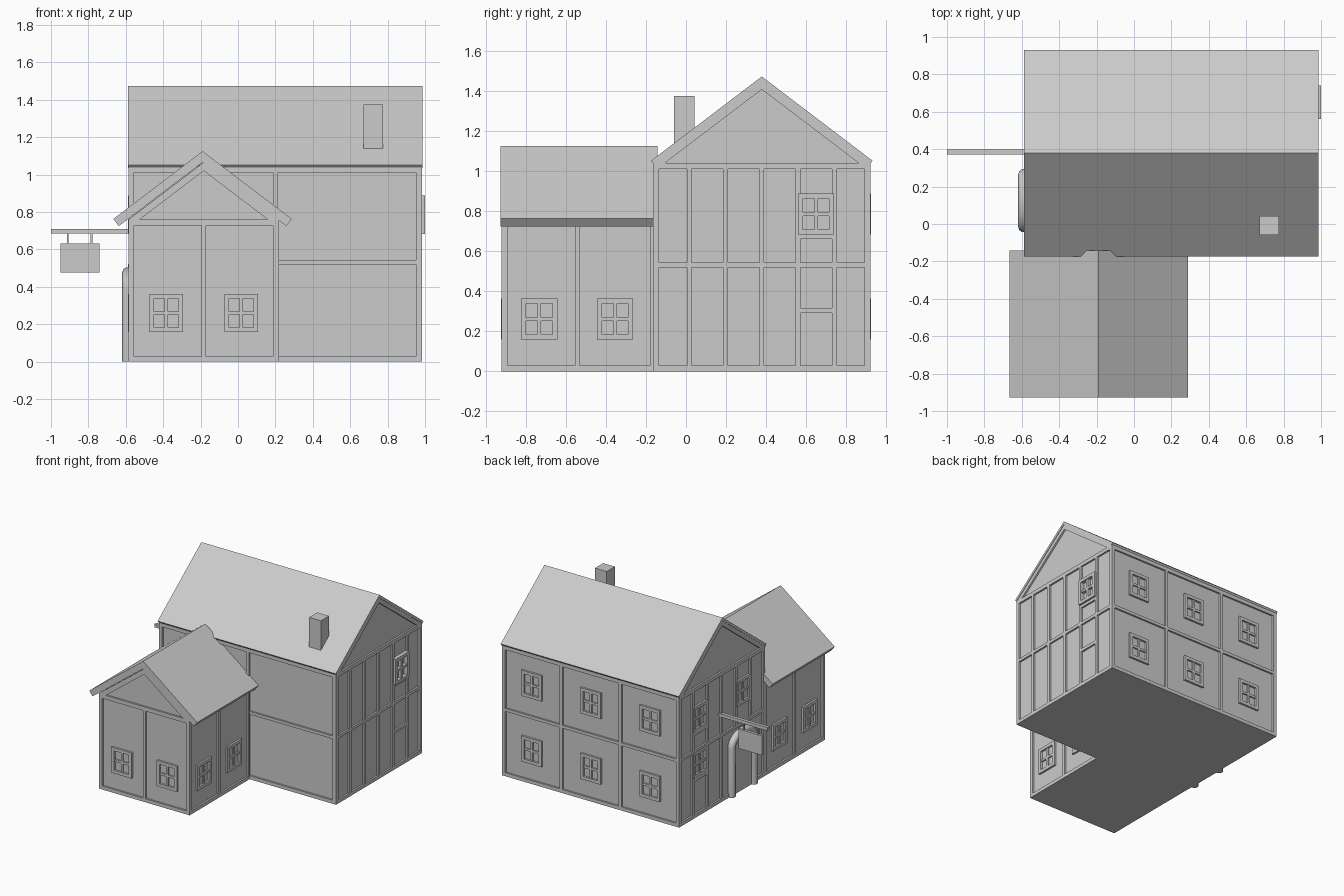
import bpy, bmesh, math
from mathutils import Vector

cube = bpy.data.objects.get("Cube")
if cube:
    bpy.data.objects.remove(cube, do_unlink=True)

grey = bpy.data.materials.new("plain grey")
grey.use_nodes = True
COLOUR = (0.6, 0.6, 0.6, 1)
grey.diffuse_color = COLOUR
grey.node_tree.nodes["Principled BSDF"].inputs["Base Color"].default_value = COLOUR

INSET = 0.014    # depth of the infill behind the timbers
BEAM = 0.024     # timber width


def finish(name, bm):
    bmesh.ops.recalc_face_normals(bm, faces=bm.faces)
    mesh = bpy.data.meshes.new(name)
    bm.to_mesh(mesh)
    bm.free()
    mesh.materials.append(grey)
    obj = bpy.data.objects.new(name, mesh)
    bpy.context.collection.objects.link(obj)
    return obj


def add_prism(bm, points, push):
    """Polygon extruded along a vector."""
    face = bm.faces.new([bm.verts.new(p) for p in points])
    out = bmesh.ops.extrude_face_region(bm, geom=[face], use_keep_orig=True)
    verts = [g for g in out["geom"] if isinstance(g, bmesh.types.BMVert)]
    bmesh.ops.translate(bm, verts=verts, vec=push)


def add_box(bm, lo, hi):
    (x0, y0, z0), (x1, y1, z1) = lo, hi
    add_prism(bm, [(x0, y0, z0), (x1, y0, z0), (x1, y1, z0), (x0, y1, z0)], (0, 0, z1 - z0))


def box(name, lo, hi):
    bm = bmesh.new()
    add_box(bm, lo, hi)
    return finish(name, bm)


class Wall:
    """A wall plane: u runs along it, z is up, d is the distance outward."""

    def __init__(self, name, start, end, normal):
        self.name = name
        self.start = Vector((*start, 0))
        run = Vector((*end, 0)) - self.start
        self.length, self.along = run.length, run.normalized()
        self.out = Vector((*normal, 0))

    def at(self, u, z, d=0):
        return self.start + self.along * u + self.out * d + Vector((0, 0, z))

    def slab(self, bm, u0, u1, z0, z1, d0=-0.03, d1=0):
        corners = [(u0, z0), (u1, z0), (u1, z1), (u0, z1)]
        add_prism(bm, [self.at(u, z, d0) for u, z in corners], self.out * (d1 - d0))

    def timbers(self, columns, rails, skip=()):
        bm = bmesh.new()
        for i in range(columns + 1):
            mid = self.length * i / columns
            u0 = min(max(mid - BEAM / 2, 0), self.length - BEAM * 0.65)
            width = BEAM * 0.65 if i in (0, columns) else BEAM
            low = rails[1][0] if i in skip else 0
            self.slab(bm, u0, u0 + width, low, rails[-1][1])
        for z0, z1 in rails:
            self.slab(bm, 0, self.length, z0, z1)
        return finish(self.name + "_timbers", bm)

    def window(self, u, z, proud=0.0, w=0.18, h=0.205):
        bm = bmesh.new()
        rim, bar, front = 0.025, 0.018, proud + 0.002
        a, b, c, e = u - w / 2, u + w / 2, z - h / 2, z + h / 2
        self.slab(bm, a, b, c, c + rim, d1=front)
        self.slab(bm, a, b, e - rim, e, d1=front)
        self.slab(bm, a, a + rim, c, e, d1=front)
        self.slab(bm, b - rim, b, c, e, d1=front)
        self.slab(bm, u - bar / 2, u + bar / 2, c, e, d1=front - 0.005)
        self.slab(bm, a, b, z - bar / 2, z + bar / 2, d1=front - 0.005)
        return finish(self.name + "_window", bm)

    def gable(self, z, rise, width=0.035):
        """Sloping timbers round the gable triangle."""
        bm = bmesh.new()
        half = self.length / 2
        drop = width * 1.3
        for side in (0, self.length):
            pts = [(side, z), (half, z + rise), (half, z + rise - drop), (side, z - drop)]
            add_prism(bm, [self.at(u, h, -0.03) for u, h in pts], self.out * 0.03)
        return finish(self.name + "_gable_timbers", bm)


# Plan sizes
X0, X1, Y0, Y1 = -0.585, 0.983, -0.165, 0.922
WX1, WY0 = 0.218, -0.922
RIDGE_Y, RIDGE_X = (Y0 + Y1) / 2, (X0 + WX1) / 2
SLOPE = 0.76
EAVE, WING_EAVE = 1.04, 0.76
RISE, WING_RISE = (Y1 - Y0) / 2 * SLOPE, (WX1 - X0) / 2 * SLOPE

# Infill bodies
i = INSET
bm = bmesh.new()
add_prism(bm, [(X0 + i, Y0 + i, 0), (X0 + i, Y1 - i, 0), (X0 + i, Y1 - i, EAVE),
               (X0 + i, RIDGE_Y, EAVE + RISE), (X0 + i, Y0 + i, EAVE)], (X1 - X0 - 2 * i, 0, 0))
finish("main_house_body", bm)
bm = bmesh.new()
add_prism(bm, [(X0 + i, WY0 + i, 0), (WX1 - i, WY0 + i, 0), (WX1 - i, WY0 + i, WING_EAVE),
               (RIDGE_X, WY0 + i, WING_EAVE + WING_RISE), (X0 + i, WY0 + i, WING_EAVE)],
          (0, Y0 - WY0, 0))
finish("wing_body", bm)

# Walls
rails = [(0, 0.028), (0.518, 0.542), (1.01, EAVE)]
wing_rails = [(0, 0.028), (0.728, WING_EAVE)]
front = Wall("main_front", (X0, Y0), (X1, Y0), (0, -1))
back = Wall("main_back", (X0, Y1), (X1, Y1), (0, 1))
left = Wall("main_left", (X1, Y0), (X1, Y1), (1, 0))
right = Wall("main_right", (X0, Y0), (X0, Y1), (-1, 0))
wing_front = Wall("wing_front", (X0, WY0), (WX1, WY0), (0, -1))
wing_left = Wall("wing_left", (WX1, WY0), (WX1, Y0), (1, 0))
wing_right = Wall("wing_right", (X0, WY0), (X0, Y0), (-1, 0))

front.timbers(2, rails)
back.timbers(3, rails)
left.timbers(6, rails)
right.timbers(6, rails, skip=(1, 2))
for wall in (left, right):
    wall.gable(EAVE, RISE)
for wall in (wing_front, wing_left, wing_right):
    wall.timbers(2, wing_rails)
    for part in (0.25, 0.75):
        wall.window(wall.length * part, 0.26)
wing_front.gable(WING_EAVE, WING_RISE)

for column in range(3):
    for z in (0.26, 0.785):
        back.window(back.length * (column + 0.5) / 3, z)

# Side windows fill one bay, with short rails beneath
bay = left.length / 6
left.window(bay * 4.5, 0.785, proud=0.014)
for column in (1, 4):
    right.window(bay * (column + 0.5), 0.785)
right.window(bay * 4.5, 0.42)
for wall in (left, right):
    bm = bmesh.new()
    wall.slab(bm, bay * 4, bay * 5, 0.29, 0.315)
    wall.slab(bm, bay * 4, bay * 5, 0.66, 0.685)
    finish(wall.name + "_bay_rails", bm)


# Roofs
def roof(name, half, ridge, thick, place, push):
    low = ridge - half * SLOPE
    cos = 1 / math.hypot(1, SLOPE)
    dx, dz = thick * SLOPE * cos, thick * cos
    profile = [(-half, low), (0, ridge), (half, low), (half - dx, low - dz),
               (0, ridge - thick / cos), (dx - half, low - dz)]
    bm = bmesh.new()
    add_prism(bm, [place(a, z) for a, z in profile], push)
    return finish(name, bm)


roof("main_roof", 0.553, 1.472, 0.02, lambda a, z: (X0 - 0.004, RIDGE_Y + a, z),
     (X1 - X0 + 0.008, 0, 0))
roof("wing_roof", 0.477, 1.125, 0.048, lambda a, z: (RIDGE_X - 0.006 + a, WY0 - 0.005, z),
     (0, 0.785, 0))
box("chimney", (0.672, -0.06, 1.05), (0.775, 0.042, 1.375))

# Arched doorway
box("door", (X0 - 0.002, -0.02, 0), (X0 + 0.03, 0.27, 0.4))
path = [(0.265, 0)]
path += [(0.125 + 0.14 * math.cos(math.pi * k / 16), 0.39 + 0.085 * math.sin(math.pi * k / 16))
         for k in range(17)]
path += [(-0.015, 0)]
curve = bpy.data.curves.new("door_surround", "CURVE")
curve.dimensions = "3D"
curve.bevel_depth, curve.bevel_resolution, curve.use_fill_caps = 0.03, 3, True
spline = curve.splines.new("POLY")
spline.points.add(len(path) - 1)
for point, (y, z) in zip(spline.points, path):
    point.co = (X0 - 0.004, y, z, 1)
curve.materials.append(grey)
surround = bpy.data.objects.new("door_surround", curve)
bpy.context.collection.objects.link(surround)

# Hanging sign
box("sign_pole", (-1.0, 0.372, 0.684), (X0 + 0.02, 0.398, 0.71))
for x in (-0.91, -0.783):
    box("sign_hanger", (x - 0.005, 0.38, 0.62), (x + 0.005, 0.39, 0.69))
box("sign_board", (-0.948, 0.374, 0.475), (-0.74, 0.396, 0.63))
